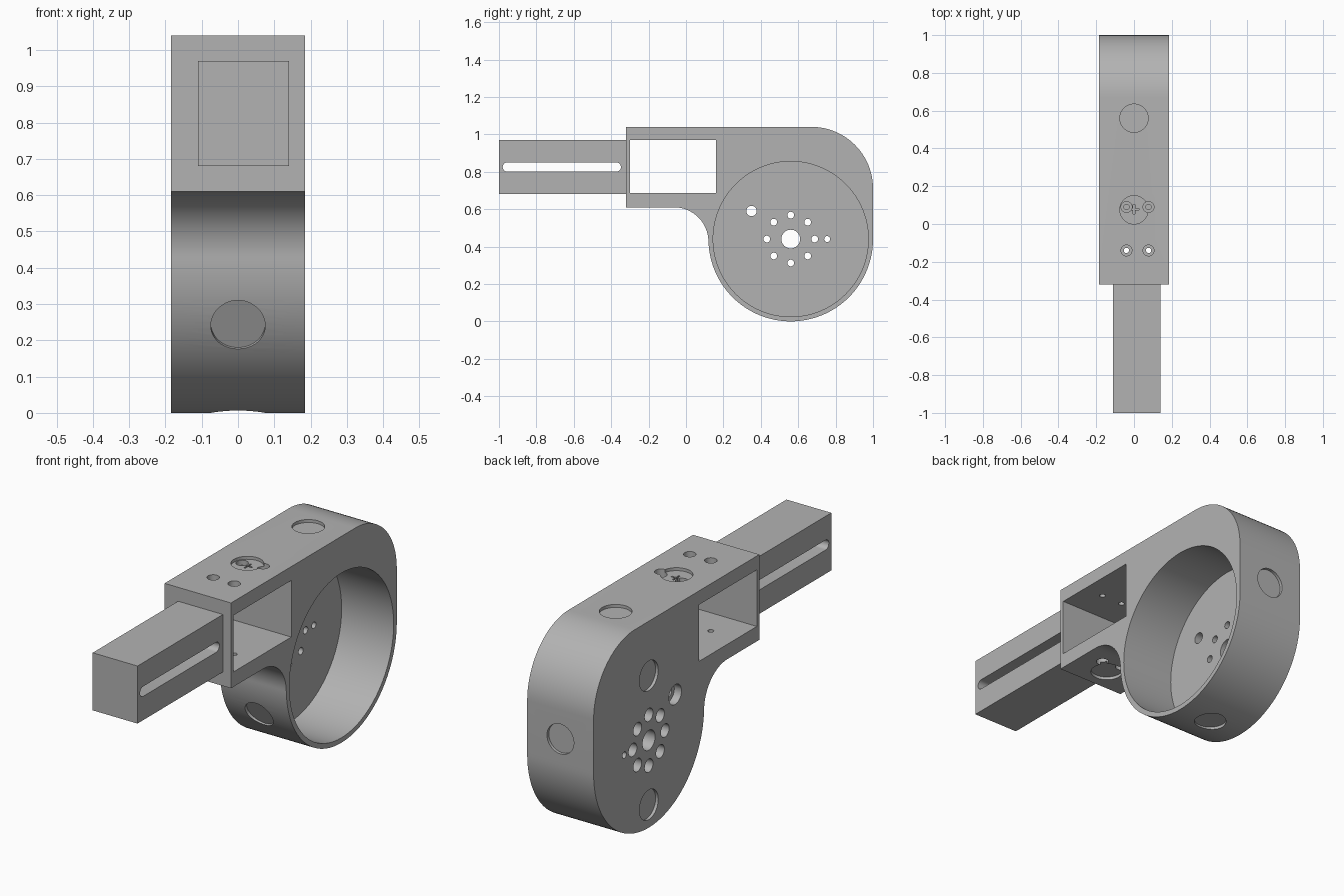
import bpy, bmesh
from math import sin, cos, pi, radians
from mathutils import Vector

cube = bpy.data.objects.get("Cube")
if cube:
    bpy.data.objects.remove(cube, do_unlink=True)

# One grey plastic for everything
GREY = (0.45, 0.45, 0.45, 1)
plastic = bpy.data.materials.new("grey plastic")
plastic.use_nodes = True
plastic.diffuse_color = GREY
plastic.node_tree.nodes["Principled BSDF"].inputs["Base Color"].default_value = GREY

HALF = 0.185                 # half the body width
CY, CZ, R = 0.56, 0.44, 0.44  # cup centre and outer radius


def arc(y, z, r, start, end, n=24):
    """Points of an arc in the side plane, angles in degrees."""
    angles = [radians(start + (end - start) * i / n) for i in range(n + 1)]
    return [(y + r * cos(a), z + r * sin(a)) for a in angles]


def finish(name, bm):
    bmesh.ops.recalc_face_normals(bm, faces=bm.faces)
    mesh = bpy.data.meshes.new(name)
    bm.to_mesh(mesh)
    bm.free()
    obj = bpy.data.objects.new(name, mesh)
    obj.data.materials.append(plastic)
    bpy.context.collection.objects.link(obj)
    return obj


def prism(name, outline, x0, x1):
    """Side-plane outline extruded across x."""
    bm = bmesh.new()
    face = bm.faces.new([bm.verts.new((x0, y, z)) for y, z in outline])
    out = bmesh.ops.extrude_face_region(bm, geom=[face])
    moved = [v for v in out["geom"] if isinstance(v, bmesh.types.BMVert)]
    bmesh.ops.translate(bm, vec=(x1 - x0, 0, 0), verts=moved)
    return finish(name, bm)


def box(name, x0, x1, y0, y1, z0, z1):
    return prism(name, [(y0, z0), (y1, z0), (y1, z1), (y0, z1)], x0, x1)


def rod(start, end, r, n=32):
    """Cylinder cutter between two points."""
    a, b = Vector(start), Vector(end)
    bm = bmesh.new()
    bmesh.ops.create_cone(bm, cap_ends=True, segments=n, radius1=r, radius2=r,
                          depth=(b - a).length)
    bm.transform(Vector((0, 0, 1)).rotation_difference(b - a).to_matrix().to_4x4())
    bmesh.ops.translate(bm, vec=(a + b) / 2, verts=bm.verts)
    return finish("cutter", bm)


def cut(obj, cutter):
    cutter.hide_render = True
    mod = obj.modifiers.new("cut", 'BOOLEAN')
    mod.operation, mod.solver, mod.object = 'DIFFERENCE', 'EXACT', cutter
    bpy.context.view_layer.objects.active = obj
    bpy.ops.object.modifier_apply(modifier=mod.name)
    bpy.data.objects.remove(cutter, do_unlink=True)


def pocket(obj, point, normal, r=0.075, depth=0.015):
    """Shallow round recess sunk into a surface."""
    p, n = Vector(point), Vector(normal)
    cut(obj, rod(p - n * depth, p + n * 0.05, r, 48))


# Body: block that sweeps into a round housing
outline = [(-0.32, 0.61), (-0.32, 1.04)]
outline += arc(0.67, 0.71, 0.33, 90, 0)
outline += arc(CY, CZ, R, 0, -180, 64)
outline += arc(-0.065, 0.425, 0.185, 0, 90)
body = prism("housing", outline, -HALF, HALF)

# Cup and rectangular window
FLOOR = -0.105
cut(body, rod((FLOOR, CY, CZ), (0.3, CY, CZ), 0.415, 96))
cut(body, box("cutter", -0.3, 0.3, -0.30, 0.16, 0.685, 0.97))


# Cup floor holes, countersunk from the outside
def floor_hole(y, z, r, bore=0):
    cut(body, rod((-0.3, y, z), (0, y, z), r))
    if bore:
        cut(body, rod((-0.3, y, z), (-HALF + 0.04, y, z), bore))


floor_hole(CY, CZ, 0.05)
floor_hole(0.755, CZ, 0.016)
floor_hole(0.35, 0.59, 0.028, 0.05)
for i in range(8):
    a = i * pi / 4
    floor_hole(CY + 0.128 * cos(a), CZ + 0.128 * sin(a), 0.018, 0.033)

# Round recesses around the body
pocket(body, (0, CY, 1.04), (0, 0, 1))
pocket(body, (0, 0.075, 1.04), (0, 0, 1))
pocket(body, (0, -0.2, 0.61), (0, 0, -1))
pocket(body, (0, CY, 0), (0, 0, -1))
pocket(body, (0, 1, 0.565), (0, 1, 0))
tilt = radians(27)
pocket(body, (0, CY - R * cos(tilt), CZ - R * sin(tilt)), (0, -cos(tilt), -sin(tilt)))
for dz in (-0.325, 0.325):
    pocket(body, (-HALF, CY, CZ + dz), (-1, 0, 0))

# Screw holes above the window, the front pair also below it
for x in (-0.04, 0.077):
    for y in (-0.14, 0.09):
        cut(body, rod((x, y, 0.9), (x, y, 1.1), 0.014))
        cut(body, rod((x, y, 1.0), (x, y, 1.1), 0.029))
    cut(body, rod((x, -0.14, 0.55), (x, -0.14, 0.75), 0.014))
    cut(body, rod((x, -0.14, 0.55), (x, -0.14, 0.65), 0.029))

# Small cross groove in the top recess
for w, d in ((0.026, 0.004), (0.004, 0.026)):
    cut(body, box("cutter", -w, w, 0.078 - d, 0.078 + d, 1.01, 1.1))

# Slotted arm
arm = box("slotted_arm", -0.11, 0.14, -1, -0.31, 0.68, 0.97)
slot = arc(-0.373, 0.825, 0.025, -90, 90, 12) + arc(-0.955, 0.825, 0.025, 90, 270, 12)
cut(arm, prism("cutter", slot, -0.3, 0.3))

# Smooth curves, sharp edges
for obj in (body, arm):
    bpy.ops.object.select_all(action='DESELECT')
    obj.select_set(True)
    bpy.context.view_layer.objects.active = obj
    bpy.ops.object.shade_smooth_by_angle(angle=radians(30))
